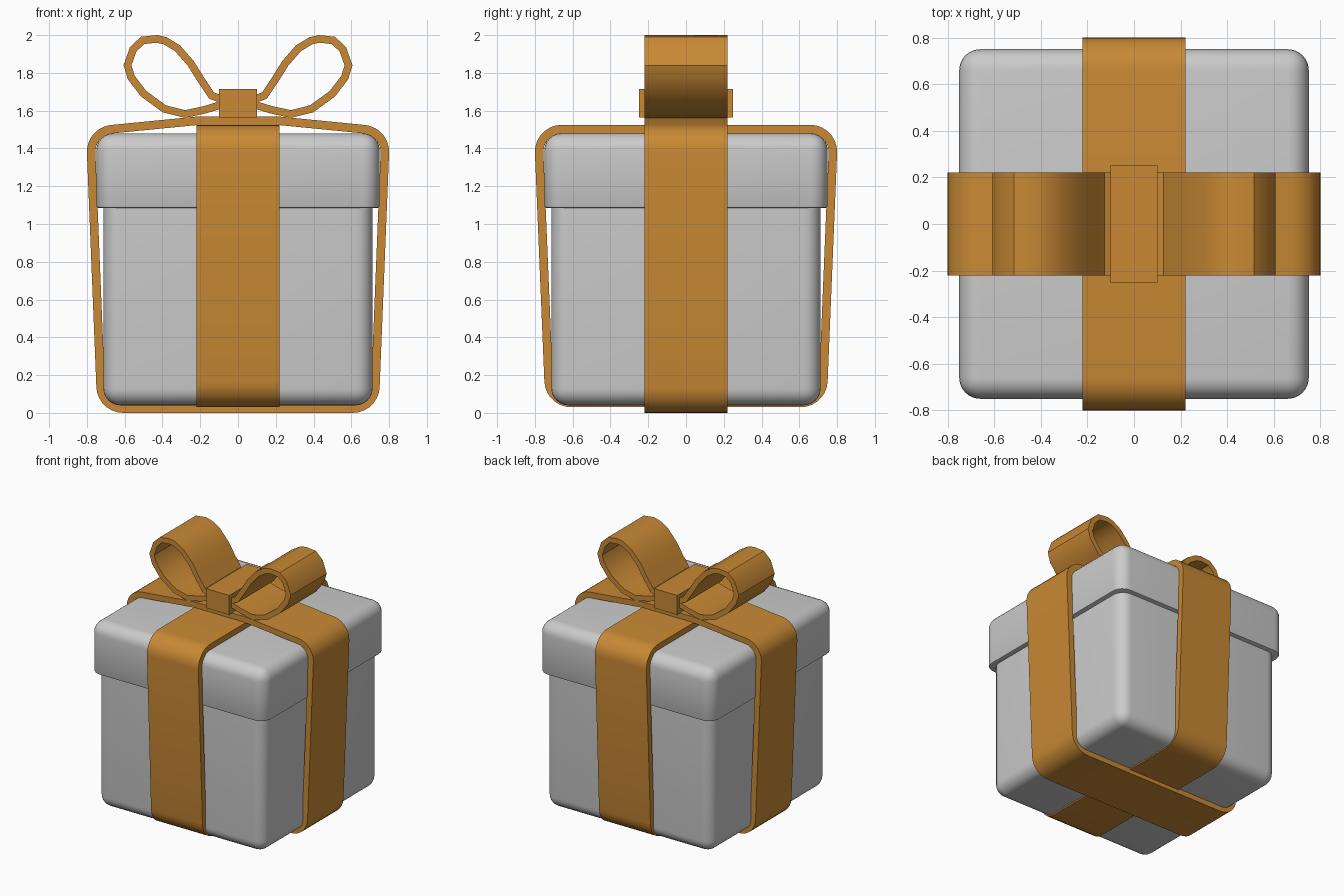
import bpy, bmesh, math
from mathutils import Vector

if "Cube" in bpy.data.objects:
    bpy.data.objects.remove(bpy.data.objects["Cube"])

orange = bpy.data.materials.new("ribbon_orange")
orange.diffuse_color = (0.58, 0.25, 0.035, 1)
orange.use_nodes = True
orange.node_tree.nodes["Principled BSDF"].inputs["Base Color"].default_value = orange.diffuse_color
HALF_W = 0.22


def finish(name, bm, mat=None, angle=30):
    bmesh.ops.recalc_face_normals(bm, faces=bm.faces[:])
    me = bpy.data.meshes.new(name)
    bm.to_mesh(me)
    bm.free()
    ob = bpy.data.objects.new(name, me)
    bpy.context.collection.objects.link(ob)
    if mat:
        me.materials.append(mat)
    bpy.ops.object.select_all(action='DESELECT')
    ob.select_set(True)
    bpy.context.view_layer.objects.active = ob
    bpy.ops.object.shade_smooth_by_angle(angle=math.radians(angle))
    return ob


def box(hx, hy, z0, z1):
    bm = bmesh.new()
    bmesh.ops.create_cube(bm, size=2)
    for v in bm.verts:
        v.co = (v.co.x * hx, v.co.y * hy, z1 if v.co.z > 0 else z0)
    return bm


def bevel(bm, keep_flat_z, width):
    # round every edge except those lying in the given flat plane
    edges = [e for e in bm.edges
             if not all(abs(v.co.z - keep_flat_z) < 1e-4 for v in e.verts)]
    bmesh.ops.bevel(bm, geom=edges, offset=width, segments=6, profile=0.5,
                    affect='EDGES', clamp_overlap=True)


def band(name, path, along, thick, closed):
    # flat ribbon following a centre line in a vertical plane
    pts = [Vector(p) for p in path]
    n = len(pts)
    bm = bmesh.new()
    rings = []
    for i, p in enumerate(pts):
        a = pts[i - 1] if closed or i > 0 else p
        b = pts[(i + 1) % n] if closed or i < n - 1 else p
        d1 = (p - a).normalized() if a != p else (b - p).normalized()
        d2 = (b - p).normalized() if b != p else d1
        t = (d1 + d2).normalized()
        off = Vector((t.y, -t.x)) * (thick / 2 / max(t.dot(d1), 0.5))
        ring = []
        for q, w in ((p + off, -HALF_W), (p + off, HALF_W),
                     (p - off, HALF_W), (p - off, -HALF_W)):
            ring.append(bm.verts.new((q.x, w, q.y) if along == 'x' else (w, q.x, q.y)))
        rings.append(ring)
    for i in range(n if closed else n - 1):
        r, s = rings[i], rings[(i + 1) % n]
        for k in range(4):
            m = (k + 1) % 4
            bm.faces.new((r[k], r[m], s[m], s[k]))
    if not closed:
        bm.faces.new(rings[0])
        bm.faces.new(rings[-1][::-1])
    return finish(name, bm, orange)


def arc(cx, cz, r, a0, a1, n=7):
    return [(cx + r * math.cos(math.radians(a0 + (a1 - a0) * i / n)),
             cz + r * math.sin(math.radians(a0 + (a1 - a0) * i / n)))
            for i in range(n + 1)]


def wrap(bottom, top_points, end_angle):
    # right half outline, mirrored into a closed loop
    half = arc(0.6075, bottom + 0.12, 0.12, -90, -2)
    half += arc(0.6575, 1.3825, 0.12, -2, end_angle) + top_points
    return half + [(-x, z) for x, z in reversed(half)]


# box body
bm = box(0.713, 0.713, 0.04, 1.10)
bevel(bm, 1.10, 0.09)
finish("box_body", bm)

# lid with rounded top and softened lower rim
bm = box(0.75, 0.75, 1.085, 1.48)
bevel(bm, 1.085, 0.09)
rim = [e for e in bm.edges if all(abs(v.co.z - 1.085) < 1e-4 for v in e.verts)]
bmesh.ops.bevel(bm, geom=rim, offset=0.012, segments=2, profile=0.5, affect='EDGES')
finish("box_lid", bm)

# crossing ribbons: the second passes over and under the first
band("ribbon_front_to_back", wrap(0.0525, [], 90), 'y', 0.045, True)
band("ribbon_side_to_side", wrap(0.0225, [(0.22, 1.546)], 85), 'x', 0.045, True)

# bow loops
loop = [(0.06, 1.65), (0.14, 1.68), (0.20, 1.77), (0.25, 1.85), (0.32, 1.93),
        (0.385, 1.97), (0.43, 1.98), (0.505, 1.972), (0.555, 1.925), (0.585, 1.84),
        (0.565, 1.775), (0.50, 1.69), (0.39, 1.61), (0.28, 1.582), (0.175, 1.605),
        (0.06, 1.64)]
for side, s in (("right", 1), ("left", -1)):
    band("bow_loop_" + side, [(s * x, z) for x, z in loop], 'x', 0.04, False)

# knot
finish("bow_knot", box(0.10, 0.25, 1.565, 1.715), orange)
